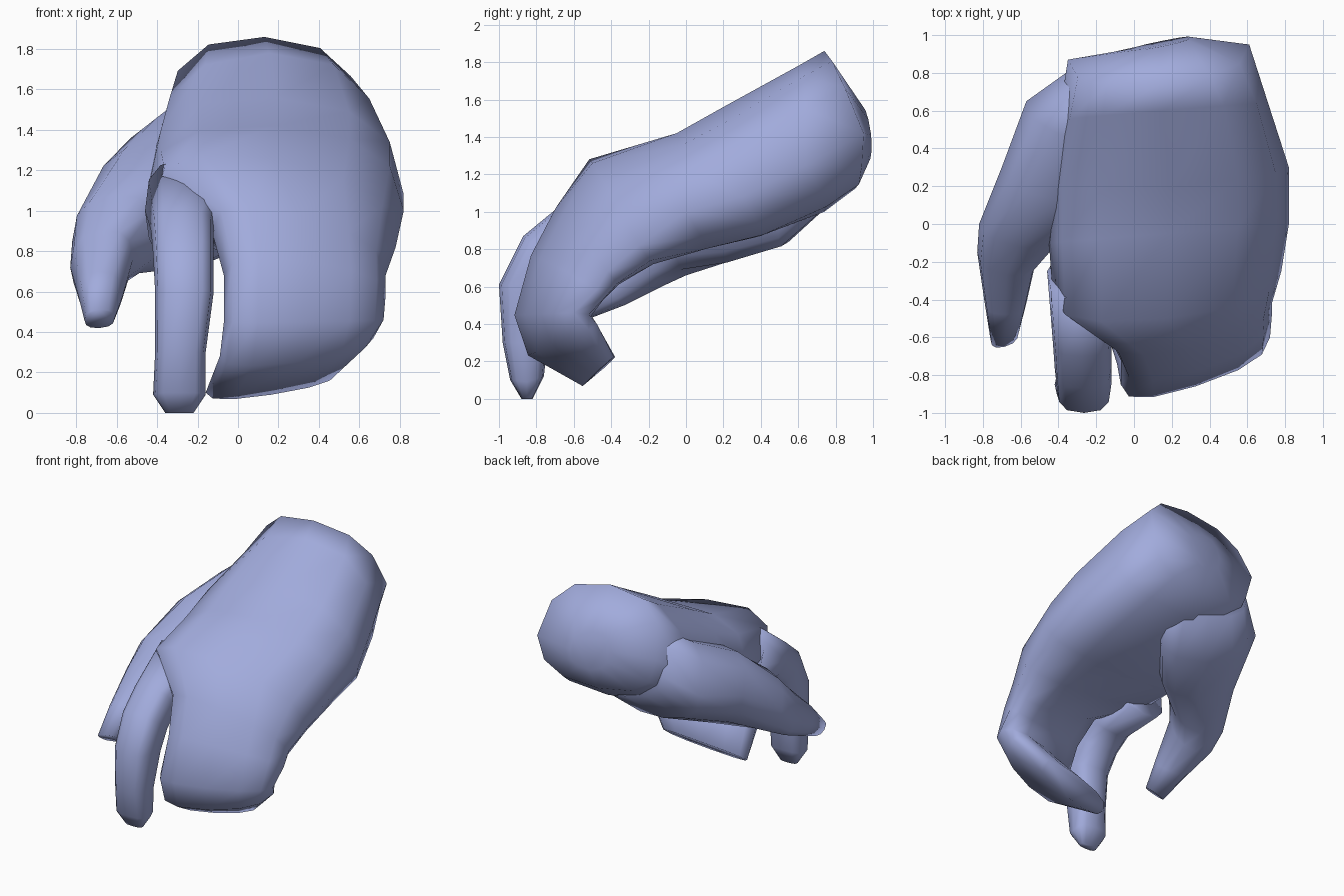
import bpy, bmesh, math
from mathutils import Vector

cube = bpy.data.objects.get("Cube")
if cube:
    bpy.data.objects.remove(cube)

skin = bpy.data.materials.new("periwinkle_blue")
skin.use_nodes = True
colour = (0.36, 0.41, 0.72, 1)
skin.diffuse_color = colour
skin.node_tree.nodes["Principled BSDF"].inputs["Base Color"].default_value = colour

SIDES = 12


def power(v, p):
    return math.copysign(abs(v) ** p, v)


def ring(left, right, back, palm, square):
    """Rounded section through two side points, a back-of-hand and a palm point (y, z)."""
    left, right = Vector(left), Vector(right)
    mid = (left + right) / 2
    up = Vector((mid.x, *back)) - mid
    down = Vector((mid.x, *palm)) - mid
    points = []
    for i in range(SIDES):
        a = 2 * math.pi * i / SIDES
        c, s = power(math.cos(a), square), power(math.sin(a), square)
        points.append(mid + (right - left) / 2 * c + (up * s if s > 0 else down * -s))
    return points


def loft(name, sections, square=0.8):
    bm = bmesh.new()
    rings = [[bm.verts.new(p) for p in ring(*s, square)] for s in sections]
    for a, b in zip(rings, rings[1:]):
        for i in range(SIDES):
            j = (i + 1) % SIDES
            bm.faces.new((a[i], a[j], b[j], b[i]))
    bm.faces.new(rings[0])
    bm.faces.new(rings[-1])
    bmesh.ops.recalc_face_normals(bm, faces=bm.faces)
    mesh = bpy.data.meshes.new(name)
    bm.to_mesh(mesh)
    bm.free()
    mesh.materials.append(skin)
    for f in mesh.polygons:
        f.use_smooth = True
    obj = bpy.data.objects.new(name, mesh)
    bpy.context.collection.objects.link(obj)
    return obj


# Wrist, palm and the three fingers held together, from wrist cap to fingertips
loft("palm_and_fingers", [
    ((0, .93, 1.45), (.3, .99, 1.41), (.94, 1.57), (.97, 1.28)),
    ((-.35, .87, 1.45), (.61, .95, 1.42), (.74, 1.86), (.9, 1.12)),
    ((-.4, .55, 1.25), (.71, .64, 1.25), (.6, 1.78), (.74, 1.0)),
    ((-.45, .2, 1.15), (.82, .3, 1.08), (.2, 1.56), (.4, .87)),
    ((-.45, -.1, 1.08), (.82, 0, 1.0), (-.05, 1.42), (.1, .8)),
    ((-.43, -.38, 1.02), (.78, -.25, .82), (-.5, 1.26), (-.2, .76)),
    ((-.13, -.6, .9), (.73, -.42, .68), (-.66, .98), (-.4, .66)),
    ((-.07, -.72, .68), (.73, -.48, .58), (-.78, .75), (-.5, .55)),
    ((-.07, -.85, .45), (.72, -.6, .46), (-.86, .45), (-.56, .44)),
    ((-.09, -.74, .28), (.67, -.52, .37), (-.8, .25), (-.53, .38)),
    ((-.16, -.52, .1), (.49, -.42, .2), (-.53, .09), (-.4, .2)),
])

# Free index finger
loft("index_finger", [
    ((-.46, -.25, 1.0), (-.06, -.25, 1.0), (-.4, 1.25), (-.2, .78)),
    ((-.43, -.62, .9), (-.12, -.62, .9), (-.7, 1.01), (-.52, .76)),
    ((-.42, -.76, .78), (-.12, -.76, .78), (-.87, .87), (-.62, .68)),
    ((-.41, -.85, .6), (-.12, -.85, .6), (-1, .61), (-.7, .56)),
    ((-.41, -.86, .3), (-.16, -.86, .3), (-.98, .3), (-.74, .3)),
    ((-.42, -.85, .09), (-.16, -.85, .09), (-.94, .1), (-.76, .12)),
    ((-.36, -.85, 0), (-.22, -.85, 0), (-.88, 0), (-.82, 0)),
], 0.7)

# Thumb with the fleshy mound at its base
loft("thumb", [
    ((-.36, .8, 1.3), (.3, .7, 1.15), (.65, 1.6), (.78, 1.05)),
    ((-.57, .65, 1.15), (.2, .5, .98), (.42, 1.45), (.55, .84)),
    ((-.7, .3, 1.05), (-.05, .2, .92), (.12, 1.3), (.25, .74)),
    ((-.82, 0, .85), (-.4, -.08, .88), (-.12, 1.08), (0, .66)),
    ((-.83, -.15, .72), (-.52, -.2, .76), (-.27, .9), (-.13, .6)),
    ((-.79, -.42, .58), (-.57, -.42, .58), (-.48, .7), (-.33, .5)),
    ((-.76, -.61, .46), (-.61, -.57, .47), (-.65, .51), (-.54, .42)),
])
